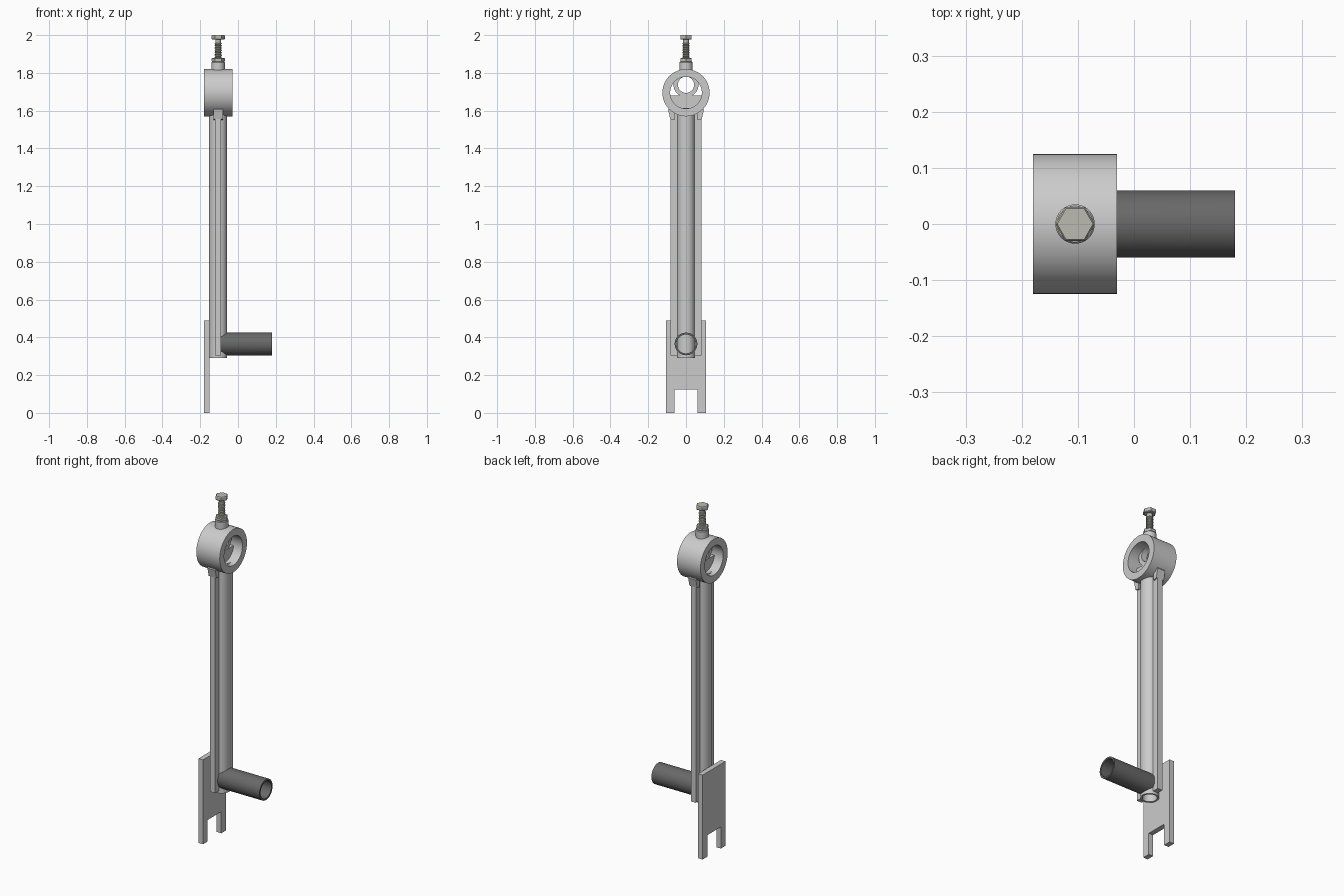
import bpy, bmesh
from math import sin, cos, pi, sqrt

if "Cube" in bpy.data.objects:
    bpy.data.objects.remove(bpy.data.objects["Cube"])

CX = -0.105  # column axis


def finish(name, bm, mat=None, smooth=True):
    bmesh.ops.recalc_face_normals(bm, faces=bm.faces)
    me = bpy.data.meshes.new(name)
    bm.to_mesh(me)
    bm.free()
    ob = bpy.data.objects.new(name, me)
    bpy.context.collection.objects.link(ob)
    if mat:
        me.materials.append(mat)
    if smooth:
        bpy.ops.object.select_all(action='DESELECT')
        bpy.context.view_layer.objects.active = ob
        ob.select_set(True)
        bpy.ops.object.shade_smooth_by_angle(angle=0.6)
    return ob


def lathe(name, profile, centre, axis='Z', seg=48, closed=False, mat=None):
    """Revolve (radius, height) points; closed profiles make hollow parts."""
    bm = bmesh.new()
    rings = []
    for r, h in profile:
        ring = []
        for i in range(seg):
            a, b = r * cos(2 * pi * i / seg), r * sin(2 * pi * i / seg)
            p = (a, b, h) if axis == 'Z' else (h, a, b)
            ring.append(bm.verts.new([c + q for c, q in zip(centre, p)]))
        rings.append(ring)
    n = len(rings)
    for k in range(n if closed else n - 1):
        a, b = rings[k], rings[(k + 1) % n]
        for i in range(seg):
            j = (i + 1) % seg
            bm.faces.new((a[i], a[j], b[j], b[i]))
    if not closed:
        bm.faces.new(rings[0])
        bm.faces.new(rings[-1])
    return finish(name, bm, mat, smooth=seg > 8)


def tube(name, outer, inner, lo, hi, centre, axis):
    return lathe(name, [(outer, lo), (outer, hi), (inner, hi), (inner, lo)], centre, axis, closed=True)


def plate(name, outline, x0, x1):
    """Extrude a (y, z) outline along x."""
    bm = bmesh.new()
    f = bm.faces.new([bm.verts.new((x0, y, z)) for y, z in outline])
    g = bmesh.ops.extrude_face_region(bm, geom=[f])
    bmesh.ops.translate(bm, vec=(x1 - x0, 0, 0),
                        verts=[v for v in g['geom'] if isinstance(v, bmesh.types.BMVert)])
    return finish(name, bm, smooth=False)


dark = bpy.data.materials.new("dark_grip")
dark.diffuse_color = (0.14, 0.14, 0.14, 1)
dark.use_nodes = True
dark.node_tree.nodes["Principled BSDF"].inputs["Base Color"].default_value = dark.diffuse_color
zinc = bpy.data.materials.new("zinc")
zinc.diffuse_color = (0.5, 0.5, 0.44, 1)
zinc.use_nodes = True
zinc.node_tree.nodes["Principled BSDF"].inputs["Base Color"].default_value = zinc.diffuse_color

# Column: hollow tube with a fin on either side
tube("column_tube", 0.048, 0.038, 0.29, 1.615, (CX, 0, 0), 'Z')
for s, side in ((-1, "front"), (1, "back")):
    plate(f"{side}_fin", [(s * 0.045, 0.305), (s * 0.083, 0.305), (s * 0.083, 1.61), (s * 0.045, 1.59)],
          CX - 0.016, CX + 0.016)
    plate(f"{side}_gusset", [(s * 0.06, 1.55), (s * 0.083, 1.555), (s * 0.095, 1.605), (s * 0.088, 1.62),
                             (s * 0.06, 1.595)], CX - 0.025, CX + 0.025)

# Forked base plate
half = [(0.062, 0.125), (0.062, 0), (0.105, 0), (0.105, 0.49)]
plate("fork_plate", half + [(-y, z) for y, z in reversed(half)], -0.18, -0.151)

# Collar at the top, with its lower seat and the eye of the bolt inside
tube("collar", 0.125, 0.084, -0.075, 0.075, (CX, 0, 1.695), 'X')
seat = [(0.085 * cos(a), 1.695 + 0.085 * sin(a))
        for a in [pi + 0.18 + (pi - 0.36) * i / 20 for i in range(21)]]
plate("collar_seat", seat, CX - 0.02, CX + 0.02)
tube("bolt_eye", 0.066, 0.043, -0.018, 0.018, (CX, 0, 1.737), 'X')

# Boss, lock nut, threaded bolt and hex head
lathe("boss", [(0.035, 1.80), (0.035, 1.856), (0.032, 1.86)], (CX, 0, 0))
lathe("lock_nut", [(0.032, 1.86), (0.035, 1.864), (0.035, 1.876), (0.031, 1.88)], (CX, 0, 0), seg=6, mat=zinc)
thread = [(0.015, 1.785)]
for i in range(10):
    z = 1.868 + i * 0.0092
    thread += [(0.015, z), (0.019, z + 0.003), (0.019, z + 0.005), (0.015, z + 0.008)]
thread += [(0.015, 1.98)]
lathe("threaded_bolt", thread, (CX, 0, 0), seg=32, mat=zinc)
lathe("bolt_head", [(0.031, 1.976), (0.035, 1.98), (0.035, 1.996), (0.032, 2.0)], (CX, 0, 0), seg=6, mat=zinc)

# Side pipe, its inner end fitted round the column
bm = bmesh.new()
N = 64
rows = []
for r, end in ((0.06, 0), (0.06, 1), (0.05, 1), (0.05, 0)):
    row = []
    for i in range(N):
        y, z = r * cos(2 * pi * i / N), r * sin(2 * pi * i / N)
        fit = CX + sqrt(max(0.048 ** 2 - y * y, 0.015 ** 2))
        row.append(bm.verts.new((0.18 if end else fit, y, 0.365 + z)))
    rows.append(row)
for k in range(4):
    a, b = rows[k], rows[(k + 1) % 4]
    for i in range(N):
        j = (i + 1) % N
        bm.faces.new((a[i], a[j], b[j], b[i]))
finish("side_pipe", bm, dark)
